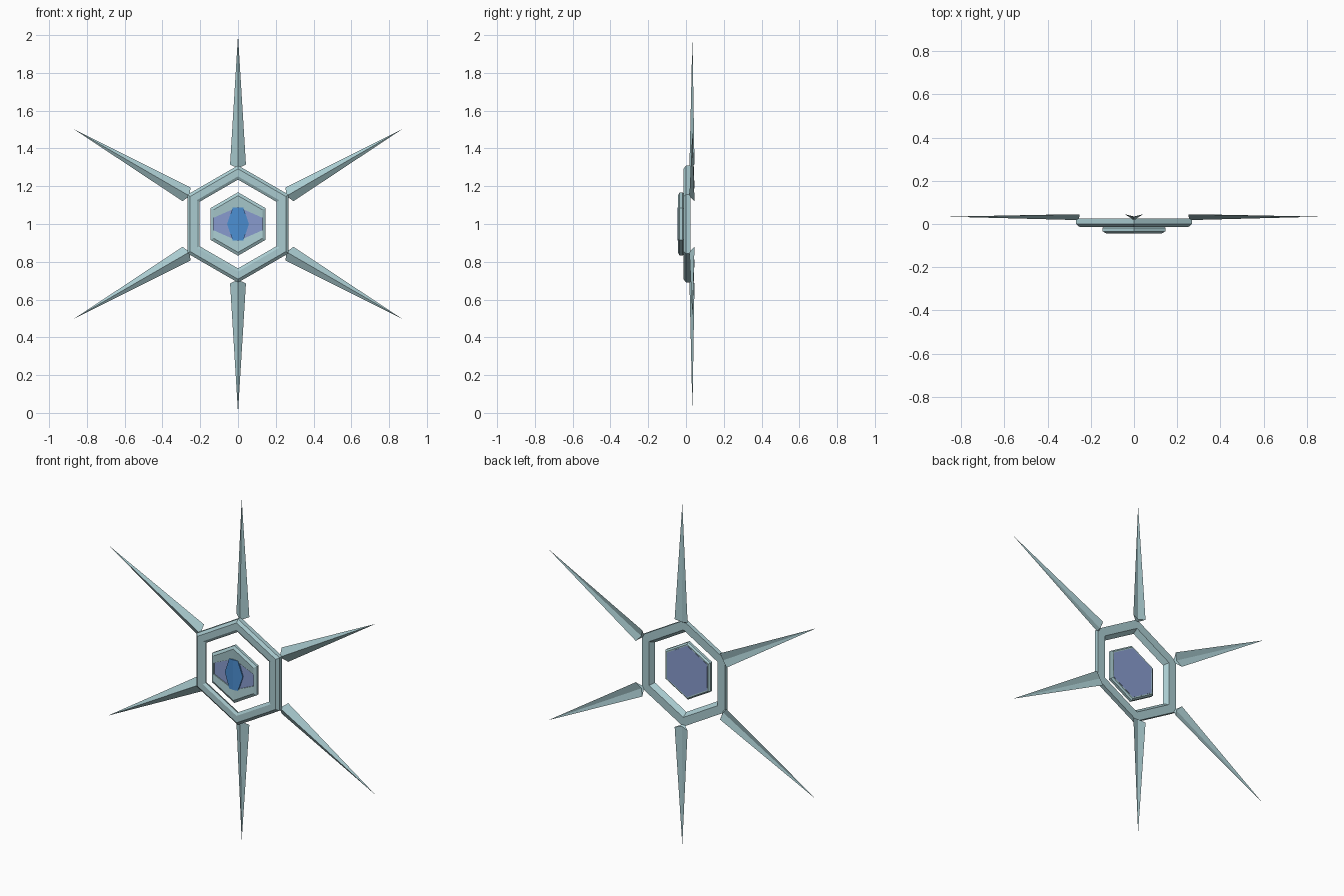
import bpy, bmesh, math
from mathutils import Matrix, Vector

if "Cube" in bpy.data.objects:
    bpy.data.objects.remove(bpy.data.objects["Cube"])

CENTRE = Vector((0, 0, 1))


def material(name, rgb):
    m = bpy.data.materials.new(name)
    m.diffuse_color = (*rgb, 1)
    m.use_nodes = True
    m.node_tree.nodes["Principled BSDF"].inputs["Base Color"].default_value = m.diffuse_color
    return m


TEAL = material("pale_teal", (0.40, 0.60, 0.63))
VIOLET = material("soft_violet_blue", (0.25, 0.33, 0.62))
BLUE = material("bright_blue", (0.07, 0.27, 0.64))


def build(name, verts, faces, mat):
    """Make a flat-shaded mesh around the hub, with consistent normals."""
    bm = bmesh.new()
    vs = [bm.verts.new(Vector(v) + CENTRE) for v in verts]
    for f in faces:
        bm.faces.new([vs[i] for i in f])
    bmesh.ops.recalc_face_normals(bm, faces=bm.faces)
    mesh = bpy.data.meshes.new(name)
    bm.to_mesh(mesh)
    bm.free()
    mesh.materials.append(mat)
    ob = bpy.data.objects.new(name, mesh)
    bpy.context.collection.objects.link(ob)
    return ob


def hexagon(r, y):
    """Upright hexagon with corners at top and bottom."""
    return [(r * math.sin(i * math.pi / 3), y, r * math.cos(i * math.pi / 3))
            for i in range(6)]


def almond(w, side, top, y):
    """Six-sided eye outline, same corner order as hexagon()."""
    return [(0, y, top), (w, y, side), (w, y, -side),
            (0, y, -top), (-w, y, -side), (-w, y, side)]


def loft(name, loops, mat, closed=False):
    """Skin a stack of outlines; close into a ring, or cap both ends."""
    n, k = len(loops[0]), len(loops)
    verts = [p for loop in loops for p in loop]
    faces = []
    for a in range(k if closed else k - 1):
        b = (a + 1) % k
        for i in range(n):
            j = (i + 1) % n
            faces.append((a * n + i, a * n + j, b * n + j, b * n + i))
    if not closed:
        faces += [tuple(range(n)), tuple(range((k - 1) * n, k * n))]
    return build(name, verts, faces, mat)


# outer bevelled ring
profile = [(0.31, 0.025), (0.31, 0.0), (0.292, -0.013),
           (0.252, -0.013), (0.235, -0.004), (0.256, 0.025)]
loft("hexagon_ring", [hexagon(r, y) for r, y in profile], TEAL, closed=True)

# eyelid frame: bevelled hexagon with an almond opening
loft("eyelid_frame", [
    hexagon(0.158, -0.010), hexagon(0.168, -0.018), hexagon(0.168, -0.034),
    hexagon(0.150, -0.043), almond(0.130, 0.033, 0.09, -0.039),
    almond(0.130, 0.033, 0.09, -0.012)], TEAL, closed=True)

# eyeball plate inside the opening, and the backing plate behind it
loft("eyeball", [almond(0.131, 0.034, 0.091, -0.012),
                 almond(0.131, 0.034, 0.091, -0.033)], VIOLET)
loft("back_plate", [hexagon(0.150, -0.012), hexagon(0.150, -0.009)], VIOLET)

# iris with a vertical ridge: left half-outline mirrored to the right
rim = [(0, 0.088), (0.028, 0.087), (0.058, 0), (0.028, -0.087), (0, -0.088)]
outline = rim + [(-x, z) for x, z in rim[3:0:-1]]
n = len(outline)
front = [(x, -0.045 + abs(x) * 0.10, z) for x, z in outline]
back = [(x, -0.03, z) for x, z in outline]
faces = [(0, 1, 2, 3, 4), (4, 5, 6, 7, 0), tuple(range(n, 2 * n))]
faces += [(i, (i + 1) % n, (i + 1) % n + n, i + n) for i in range(n)]
build("iris", front + back, faces, BLUE)

# six chevron-section spikes radiating from the ring corners
spike = [(0, 0.018, 0.295), (0.042, 0.045, 0.315), (0, 0.035, 0.305),
         (-0.042, 0.045, 0.315), (0, 0.034, 1.0)]
spike_faces = [(0, 1, 2), (0, 2, 3),
               (0, 1, 4), (1, 2, 4), (2, 3, 4), (3, 0, 4)]
for i in range(6):
    turn = Matrix.Rotation(i * math.pi / 3, 3, 'Y')
    build(f"spike_{i + 1}", [turn @ Vector(p) for p in spike], spike_faces, TEAL)
